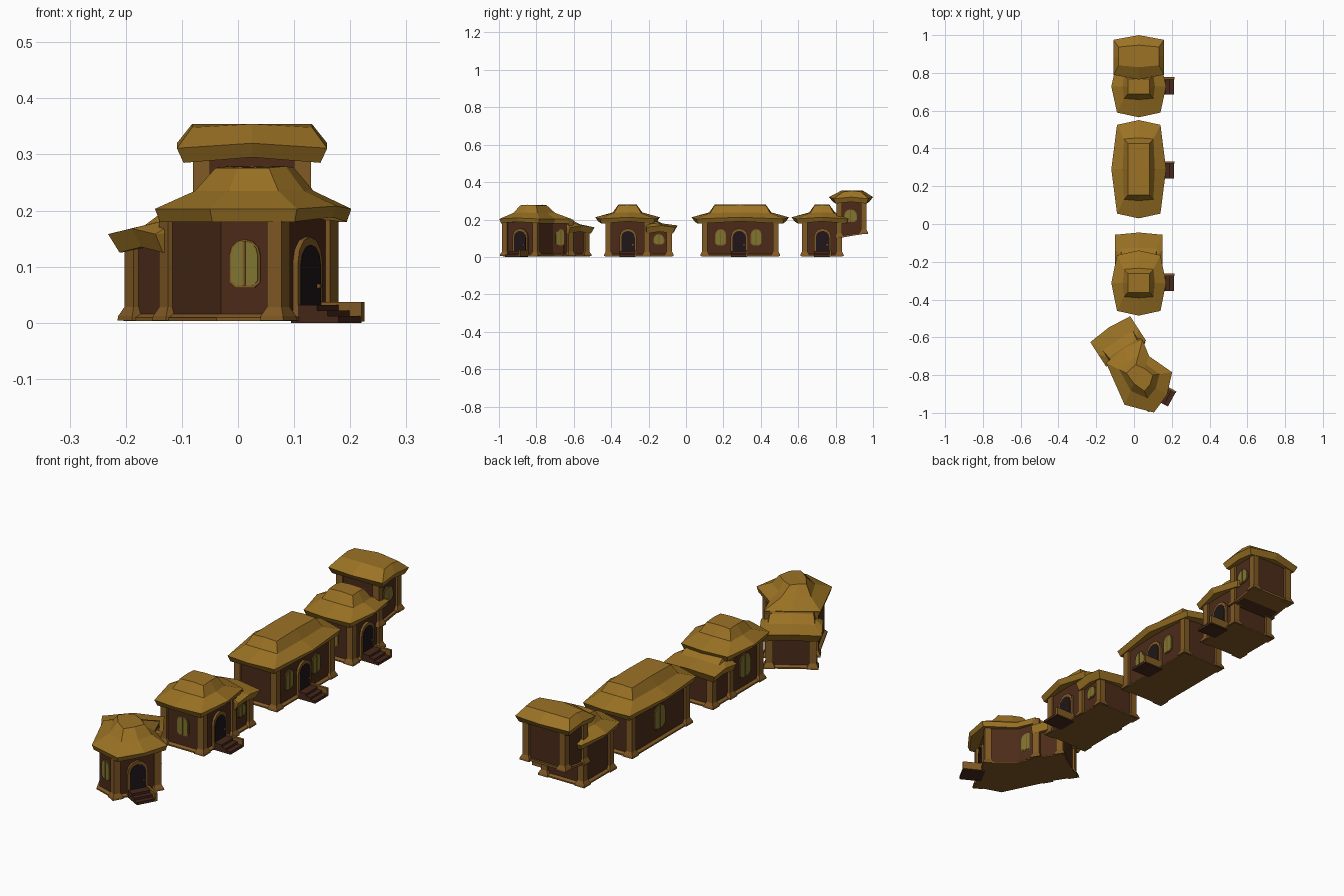
import bpy, bmesh, math
from mathutils import Matrix, Vector

if "Cube" in bpy.data.objects:
    bpy.data.objects.remove(bpy.data.objects["Cube"])


def material(name, rgb):
    m = bpy.data.materials.new(name)
    m.diffuse_color = (*rgb, 1)
    m.use_nodes = True
    m.node_tree.nodes["Principled BSDF"].inputs["Base Color"].default_value = m.diffuse_color
    return m


THATCH = material("thatch", (0.33, 0.17, 0.018))
WALL = material("wall", (0.072, 0.024, 0.010))
TIMBER = material("timber", (0.22, 0.10, 0.018))
GLASS = material("glass", (0.21, 0.18, 0.03))
DARK = material("dark_wood", (0.014, 0.008, 0.009))
STEP = material("step_wood", (0.06, 0.02, 0.01))
I = Matrix()


def frame(x, y, deg=0, z=0):
    return Matrix.Translation((x, y, z)) @ Matrix.Rotation(math.radians(deg), 4, 'Z')


def loft(name, rings, mat, M=I):
    """Closed flat-shaded body through rings of equal point count."""
    bm = bmesh.new()
    vs = [[bm.verts.new(M @ Vector(p)) for p in r] for r in rings]
    n = len(vs[0])
    for a, b in zip(vs, vs[1:]):
        for i in range(n):
            bm.faces.new((a[i], a[(i + 1) % n], b[(i + 1) % n], b[i]))
    bm.faces.new(vs[0])
    bm.faces.new(vs[-1])
    bmesh.ops.recalc_face_normals(bm, faces=bm.faces)
    me = bpy.data.meshes.new(name)
    bm.to_mesh(me)
    bm.free()
    me.materials.append(mat)
    ob = bpy.data.objects.new(name, me)
    bpy.context.collection.objects.link(ob)
    return ob


def box(name, lo, hi, mat, M=I):
    q = [(lo[0], lo[1]), (hi[0], lo[1]), (hi[0], hi[1]), (lo[0], hi[1])]
    return loft(name, [[(x, y, z) for x, y in q] for z in (lo[2], hi[2])], mat, M)


def bowed(hx, y0, y1, bx, by, zc, zm):
    """Rectangle with bowed sides: corners at zc, side middles at zm."""
    c = (y0 + y1) / 2
    return [(-hx, y0, zc), (0, y0 - by, zm), (hx, y0, zc), (hx + bx, c, zm),
            (hx, y1, zc), (0, y1 + by, zm), (-hx, y1, zc), (-hx - bx, c, zm)]


def grow(poly, d):
    """Offset a convex-ish footprint outwards from its edges (counter-clockwise)."""
    out = []
    n = len(poly)
    for i in range(n):
        p, a, b = Vector(poly[i]), Vector(poly[i - 1]), Vector(poly[(i + 1) % n])
        e, f = (p - a).normalized(), (b - p).normalized()
        m = Vector((e.y + f.y, -e.x - f.x)).normalized()
        out.append(p + m * d / max(0.4, m.dot(Vector((e.y, -e.x)))))
    return out


def post(name, M, z0, z1):
    rings = []
    for h, z in ((0.024, z0), (0.023, z0 + 0.008), (0.015, z0 + 0.024), (0.015, z1)):
        rings.append([(-h, -h, z), (h, -h, z), (h, h, z), (-h, h, z)])
    loft(name, rings, TIMBER, M)


def body(name, poly, z1, M=I):
    loft(name + "_walls", [[(x, y, z) for x, y in poly] for z in (0.004, z1)], WALL, M)
    loft(name + "_plinth", [[(p.x, p.y, z) for p in grow(poly, d)]
                            for d, z in ((0.012, 0.003), (0.012, 0.009), (0.0, 0.016))], TIMBER, M)


def arch(w, h, z, round_bottom=False):
    """Arched outline in the wall plane, x is depth."""
    pts = [(w * math.cos(t), z + h - w + w * math.sin(t)) for t in
           [math.pi * i / 6 for i in range(7)]]
    if round_bottom:
        return pts + [(-w, z + w * 0.35), (-w * 0.6, z), (w * 0.6, z), (w, z + w * 0.35)]
    return pts + [(-w, z), (w, z)]


def panel(name, outline, depth, mat, M):
    loft(name, [[(d, y, z) for y, z in outline] for d in (-0.01, depth)], mat, M)


def window(name, M, w=0.025, h=0.08, z=0.066):
    panel(name + "_frame", arch(w + 0.004, h + 0.007, z - 0.004, True), 0.004, TIMBER, M)
    panel(name + "_panes", arch(w, h, z, True), 0.006, GLASS, M)
    box(name + "_mullion", (0, -0.0025, z), (0.008, 0.0025, z + h), TIMBER, M)


def door(name, M):
    panel(name + "_frame", arch(0.046, 0.145, 0.008), 0.010, TIMBER, M)
    panel(name + "_leaf", arch(0.036, 0.127, 0.012), 0.012, DARK, M)
    box(name + "_knob", (0.01, 0.022, 0.062), (0.018, 0.028, 0.069), TIMBER, M)
    for i, (reach, top) in enumerate(((0.092, 0.012), (0.070, 0.022), (0.048, 0.032))):
        box(f"{name}_step_{i}", (-0.005, -0.045, 0), (reach, 0.04, top), STEP, M)
    box(name + "_step_cheek", (0, 0.036, 0.002), (0.094, 0.047, 0.037), TIMBER, M)


def roof(name, y0, y1, M):
    """Concave hipped thatch with a thick bowed eave."""
    loft(name, [bowed(0.106, y0 + 0.008, y1 - 0.008, 0.024, 0.018, 0.178, 0.190),
                bowed(0.115, y0, y1, 0.030, 0.025, 0.203, 0.212),
                bowed(0.078, y0 + 0.075, y1 - 0.075, 0.007, 0.006, 0.235, 0.238),
                bowed(0.058, y0 + 0.098, y1 - 0.098, 0.0, 0.0, 0.276, 0.279)], THATCH, M)


def hut(name, y0, y1, door_y, front_window=True):
    """Rectangular house facing +x."""
    M = frame(0.025, 0)
    body(name, [(-0.095, y0), (0.095, y0), (0.095, y1), (-0.095, y1)], 0.195, M)
    for sx in (-1, 1):
        for y in (y0 + 0.005, y1 - 0.005):
            post(name + "_post", M @ frame(sx * 0.09, y), 0.004, 0.2)
    roof(name + "_roof", y0 - 0.04, y1 + 0.04, M)
    door(name + "_door", M @ frame(0.095, door_y))
    if front_window:
        window(name + "_front_window", M @ frame(0, y0, -90))


def extension(name, M):
    """Low lean-to growing along local +y."""
    body(name, [(-0.092, -0.03), (0.092, -0.03), (0.092, 0.115), (-0.092, 0.115)], 0.14, M)
    for sx in (-1, 1):
        post(name + "_post", M @ frame(sx * 0.088, 0.11), 0.004, 0.14)
    low = bowed(0.110, -0.012, 0.130, 0, 0.006, 0.125, 0.135)
    eave = bowed(0.126, -0.012, 0.143, 0, 0.012, 0.158, 0.168)
    crease = bowed(0.095, -0.012, 0.070, 0, 0.004, 0.174, 0.179)
    ridge = bowed(0.088, -0.012, 0.022, 0, 0.002, 0.198, 0.204)
    loft(name + "_roof", [low, eave, crease, ridge], THATCH, M)


# Long house
hut("long_house", 0.095, 0.485, 0.285, False)
for y in (0.185, 0.375):
    window("long_house_window", frame(0.12, y))
window("long_house_back_window", frame(-0.07, 0.29, 180), 0.036, 0.10, 0.06)

# Small house with lean-to
hut("small_house", -0.42, -0.205, -0.31)
window("small_house_back_window", frame(-0.07, -0.31, 180), 0.036, 0.10, 0.06)
extension("lean_to", frame(0.025, -0.2))
window("lean_to_window", frame(0.117, -0.145), 0.025, 0.05, 0.07)

# Tower house: small house plus raised tower
hut("tower_house", 0.63, 0.825, 0.73)
T = frame(0.025, 0)
for nm, g, zs, mat in (("tower_walls", 0, (0.0, 0.2), WALL), ("tower_sill", 0.012, (0.0, 0.01), TIMBER)):
    rings = []
    for z in zs:
        t = z / 0.2
        za, zb = 0.10 + z, 0.125 + z
        if t == 1:
            za = zb = 0.3
        rings.append([(-0.095 - g, 0.815 - g, za), (0.095 + g, 0.815 - g, za),
                      (0.095 + g, 0.955 + g, zb), (-0.095 - g, 0.955 + g, zb)])
    loft(nm, rings, mat, T)
for sx in (-1, 1):
    for y, z in ((0.82, 0.103), (0.95, 0.122)):
        post("tower_post", T @ frame(sx * 0.09, y), z, 0.3)
window("tower_window", frame(0.12, 0.88), 0.031, 0.062, 0.19)
loft("tower_roof", [bowed(0.122, 0.80, 0.965, 0, 0.015, 0.285, 0.295),
                    bowed(0.134, 0.79, 0.975, 0, 0.025, 0.311, 0.320),
                    bowed(0.107, 0.84, 0.937, 0, 0.010, 0.348, 0.354)], THATCH, T)

# Bent house: footprint A door corner, B door corner, H inner bend, G, D, C outer bend
foot = [(0.075, -0.965), (0.165, -0.80), (0.06, -0.71), (0.03, -0.62), (-0.125, -0.735), (-0.03, -0.93)]
body("bent_house", foot, 0.195)
for (x, y), a in zip(foot, (-30, -30, 0, 31, 31, 0)):
    if a:
        post("bent_house_post", frame(x * 0.96, y * 0.99 - 0.008, a), 0.004, 0.2)
eave = [(0.105, -0.998), (0.175, -0.905), (0.202, -0.785), (0.08, -0.70),
        (0.045, -0.612), (-0.055, -0.66), (-0.148, -0.735), (-0.05, -0.957)]
top = [(0.055, -0.885), (0.085, -0.85), (0.10, -0.80), (0.055, -0.765),
       (0.01, -0.745), (-0.015, -0.765), (-0.04, -0.79), (0.0, -0.845)]
rings = []
for t, z, zs in ((0.08, 0.180, 0.188), (0.0, 0.203, 0.208), (0.66, 0.235, 0.237), (1.0, 0.276, 0.279)):
    rings.append([(a[0] + (b[0] - a[0]) * t, a[1] + (b[1] - a[1]) * t, zs if i in (1, 5) else z)
                  for i, (a, b) in enumerate(zip(eave, top))])
loft("bent_house_roof", rings, THATCH)
door("bent_house_door", frame(0.12, -0.883, -28.6))
window("bent_house_front_window", frame(0.013, -0.944, -108.5))
window("bent_house_side_window", frame(0.043, -0.67, 18.5))
extension("bent_wing", frame(-0.048, -0.677, 33))
